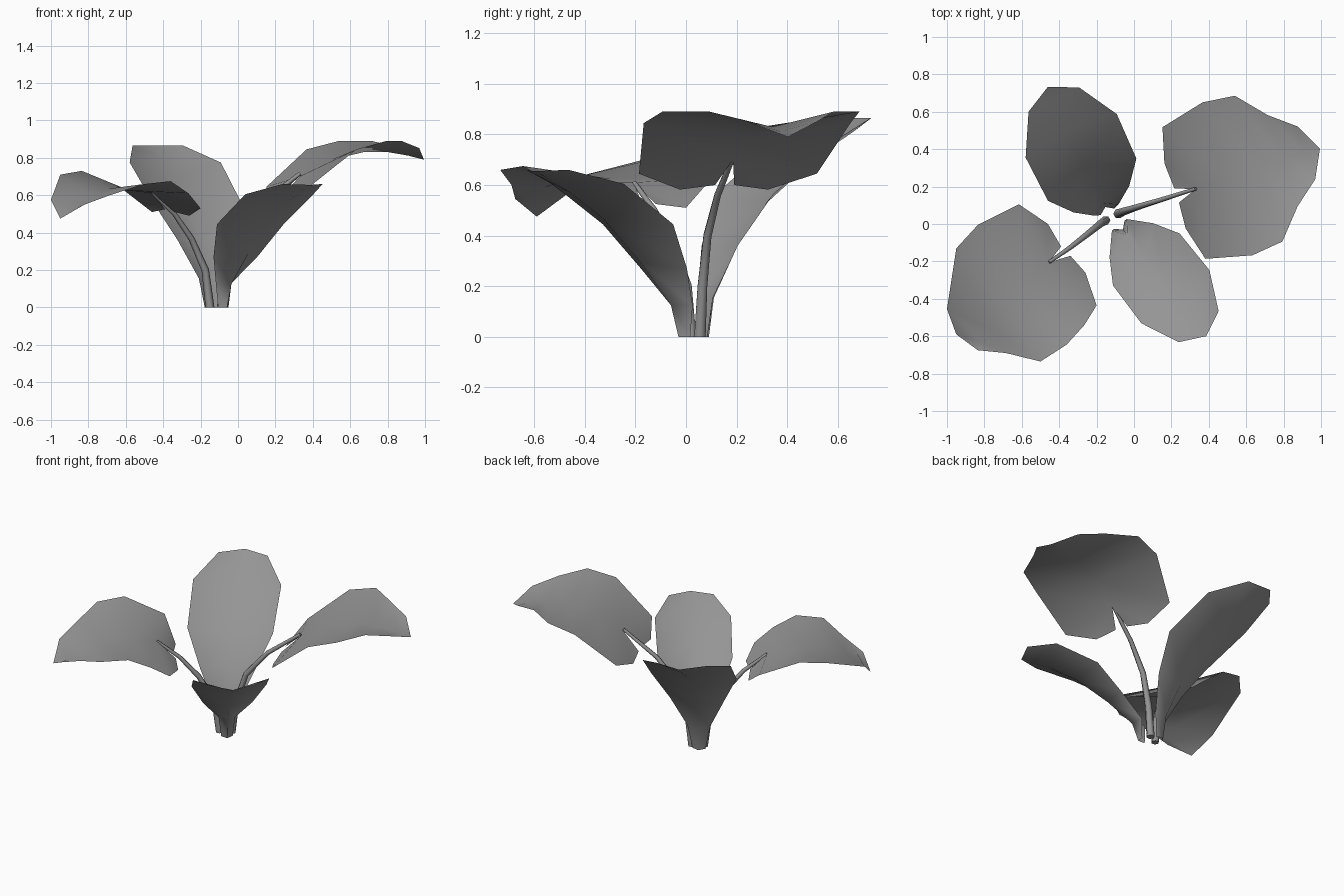
import bpy
import bmesh
import math
from mathutils import Vector

cube = bpy.data.objects.get("Cube")
if cube:
    bpy.data.objects.remove(cube, do_unlink=True)

# One flat grey for the whole plant
GREY = (0.3, 0.3, 0.3, 1.0)
leaf_grey = bpy.data.materials.new("leaf_grey")
leaf_grey.use_nodes = True
leaf_grey.diffuse_color = GREY
shader = leaf_grey.node_tree.nodes["Principled BSDF"]
shader.inputs["Base Color"].default_value = GREY
shader.inputs["Roughness"].default_value = 0.8


def finish(name, bm):
    """Turn a bmesh into a smooth shaded object with the plant colour."""
    mesh = bpy.data.meshes.new(name)
    bm.to_mesh(mesh)
    bm.free()
    mesh.materials.append(leaf_grey)
    obj = bpy.data.objects.new(name, mesh)
    bpy.context.collection.objects.link(obj)
    bpy.ops.object.select_all(action="DESELECT")
    obj.select_set(True)
    bpy.context.view_layer.objects.active = obj
    bpy.ops.object.shade_smooth_by_angle(angle=math.radians(65))
    return obj


def blade(name, left, rib, right, tip):
    """Thin leaf: two edges joined to a midrib, all meeting at the tip."""
    bm = bmesh.new()
    shared = {}

    def vert(point):
        key = tuple(round(c, 4) for c in point)
        if key not in shared:
            shared[key] = bm.verts.new(key)
        return shared[key]

    left, rib, right = (list(side) + [tip] for side in (left, rib, right))
    for outer, inner in ((left, rib), (rib, right)):
        for i in range(len(rib) - 1):
            corners = [outer[i], inner[i], inner[i + 1], outer[i + 1]]
            unique = list(dict.fromkeys(vert(p) for p in corners))
            if len(unique) > 2:
                bm.faces.new(unique)
    # Upper side faces up
    bm.normal_update()
    if sum(f.normal.z * f.calc_area() for f in bm.faces) < 0:
        bmesh.ops.reverse_faces(bm, faces=bm.faces[:])
    return finish(name, bm)


def mirrored_blade(name, origin, axis, rows, tip):
    """Symmetric leaf. Row: edge distance, half width, edge z, rib distance, rib z."""
    along = Vector(axis).normalized()
    across = Vector((-along.y, along.x))

    def place(distance, side, z):
        flat = Vector(origin) + along * distance + across * side
        return flat.x, flat.y, z

    left = [place(t, w, z) for t, w, z, rt, rz in rows]
    right = [place(t, -w, z) for t, w, z, rt, rz in rows]
    rib = [place(rt, 0, rz) for t, w, z, rt, rz in rows]
    return blade(name, left, rib, right, place(tip[0], 0, tip[1]))


def stem(name, path, start_radius, end_radius, sides=6):
    """Tapered tube that stands flat on the ground and follows a path."""
    bm = bmesh.new()
    points = [Vector(p) for p in path]
    last = len(points) - 1
    rings = []
    for i, point in enumerate(points):
        if i == 0:
            tangent = Vector((0, 0, 1))
        else:
            tangent = (points[min(i + 1, last)] - points[i - 1]).normalized()
        u = tangent.cross(Vector((0, 1, 0))).normalized()
        v = tangent.cross(u)
        radius = start_radius + (end_radius - start_radius) * i / last
        ring = []
        for k in range(sides):
            a = math.tau * k / sides
            ring.append(bm.verts.new(point + radius * (u * math.cos(a) + v * math.sin(a))))
        rings.append(ring)
    for low, high in zip(rings, rings[1:]):
        for k in range(sides):
            n = (k + 1) % sides
            bm.faces.new((low[k], low[n], high[n], high[k]))
    bm.faces.new(rings[0])
    bm.faces.new(rings[-1])
    bmesh.ops.recalc_face_normals(bm, faces=bm.faces[:])
    return finish(name, bm)


# Stemless leaves that rise from the ground
mirrored_blade("back_leaf", (-.09, -.043), (-.43, .9), [
    (.12, .04, 0, .148, 0),
    (.13, .07, .155, .17, .155),
    (.195, .165, .36, .27, .36),
    (.31, .262, .57, .39, .52),
    (.57, .27, .775, .6, .7),
    (.785, .15, .865, .78, .81),
], (.86, .865))

mirrored_blade("front_leaf", (-.051, -.04), (.615, -.788), [
    (-.045, .035, 0, -.013, 0),
    (-.045, .05, .125, .025, .125),
    (.06, .148, .27, .178, .295),
    (.19, .226, .445, .368, .47),
    (.442, .231, .605, .53, .57),
    (.645, .135, .66, .65, .63),
], (.71, .655))

# Round notched leaf on the left, its lobes fanning out from the stem tip
mirrored_blade("left_round_leaf", (-.023, .071), (.95, .31), [
    (.264, .04, .6, .37, .7),
    (.255, .183, .582, .37, .7),
    (.305, .37, .645, .37, .7),
    (.55, .43, .845, .55, .79),
    (.725, .41, .89, .73, .83),
    (.86, .257, .89, .87, .83),
    (.995, .148, .852, .98, .812),
], (1.07, .79))

# Round notched leaf on the right, twisted so its sides differ
notch = (-.455, -.205, .61)
blade(
    "right_round_leaf",
    [(-.39, -.12, .525), (-.46, 0, .51), (-.615, .105, .63), (-.835, -.005, .73),
     (-.95, -.13, .71), (-1, -.455, .575), (-.95, -.59, .475)],
    [notch, notch, notch, (-.58, -.3, .625),
     (-.69, -.42, .635), (-.77, -.56, .59), (-.82, -.63, .55)],
    [(-.34, -.17, .51), (-.26, -.26, .49), (-.2, -.435, .53), (-.265, -.54, .61),
     (-.36, -.645, .675), (-.5, -.735, .66), (-.685, -.69, .6)],
    (-.835, -.675, .545),
)

# Curved stems under the round leaves
stem("left_stem", [(-.085, .055, 0), (-.06, .065, .2), (0, .085, .4),
                   (.13, .125, .56), (.33, .188, .715)], .026, .01)
stem("right_stem", [(-.15, .02, 0), (-.175, .005, .2), (-.25, -.055, .37),
                    (-.34, -.125, .5), notch], .024, .009)
